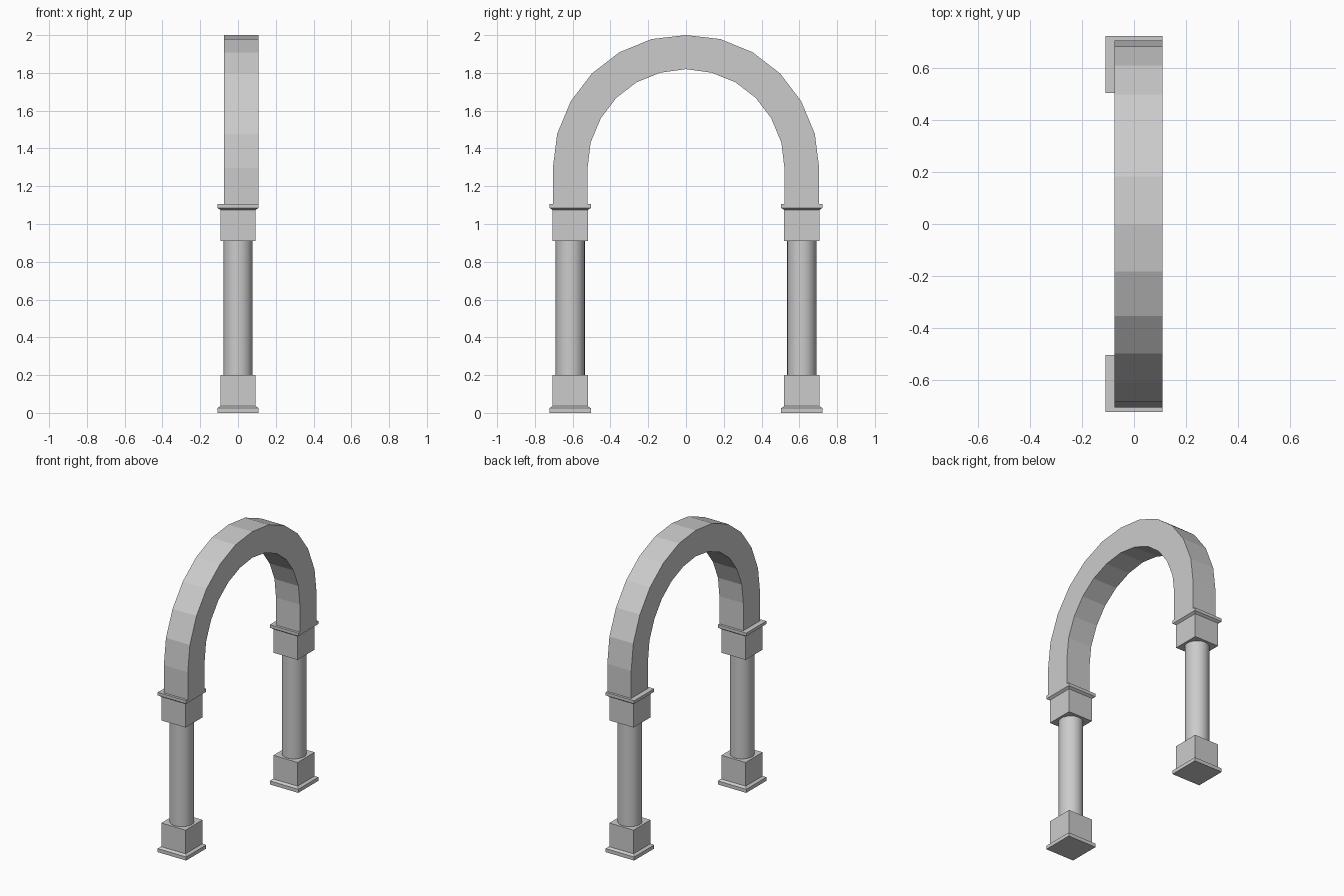
import bpy, bmesh

if "Cube" in bpy.data.objects:
    bpy.data.objects.remove(bpy.data.objects["Cube"])

COL_Y = 0.613          # column distance from the centre
BLOCK, PLATE = 0.093, 0.109


def finish(name, bm):
    bmesh.ops.recalc_face_normals(bm, faces=bm.faces)
    me = bpy.data.meshes.new(name)
    bm.to_mesh(me)
    bm.free()
    ob = bpy.data.objects.new(name, me)
    bpy.context.collection.objects.link(ob)
    return ob


def square_stack(name, y, levels):
    """Closed square solid lofted through (z, half width) levels."""
    bm = bmesh.new()
    rings = [[bm.verts.new((sx * h, y + sy * h, z))
              for sx, sy in ((-1, -1), (1, -1), (1, 1), (-1, 1))]
             for z, h in levels]
    for a, b in zip(rings, rings[1:]):
        for i in range(4):
            j = (i + 1) % 4
            bm.faces.new((a[i], a[j], b[j], b[i]))
    bm.faces.new(rings[0])
    bm.faces.new(rings[-1])
    return finish(name, bm)


def shaft(name, y, z0, z1, r):
    bpy.ops.mesh.primitive_cylinder_add(vertices=32, radius=r, depth=z1 - z0,
                                        location=(0, y, (z0 + z1) / 2))
    ob = bpy.context.object
    ob.name = name
    bpy.ops.object.shade_smooth_by_angle()


# Two columns: base block, round shaft, capital block
for side, s in (("front", -1), ("back", 1)):
    y = s * COL_Y
    square_stack(side + "_base", y,
                 [(0, PLATE), (0.025, PLATE), (0.036, BLOCK), (0.2, BLOCK)])
    shaft(side + "_shaft", y, 0.2, 0.91, 0.077)
    square_stack(side + "_capital", y,
                 [(0.91, BLOCK), (1.074, BLOCK), (1.085, PLATE), (1.106, PLATE)])

# Arch: half profiles (y, z) from the springing to the crown, mirrored in y
outer = [(0.705, 1.106), (0.705, 1.297), (0.682, 1.477), (0.61, 1.65),
         (0.498, 1.797), (0.353, 1.909), (0.182, 1.979), (0, 2.0)]
inner = [(0.521, 1.106), (0.521, 1.297), (0.505, 1.431), (0.451, 1.56),
         (0.369, 1.668), (0.262, 1.75), (0.136, 1.801), (0, 1.82)]


def mirrored(half):
    return half + [(-y, z) for y, z in reversed(half[:-1])]


bm = bmesh.new()
X0, X1 = -0.074, 0.109
sections = []
for o, i in zip(mirrored(outer), mirrored(inner)):
    sections.append([bm.verts.new((x, *p)) for x, p in
                     ((X0, o), (X1, o), (X1, i), (X0, i))])
for a, b in zip(sections, sections[1:]):
    for i in range(4):
        j = (i + 1) % 4
        bm.faces.new((a[i], a[j], b[j], b[i]))
bm.faces.new(sections[0])
bm.faces.new(sections[-1])
finish("arch", bm)
